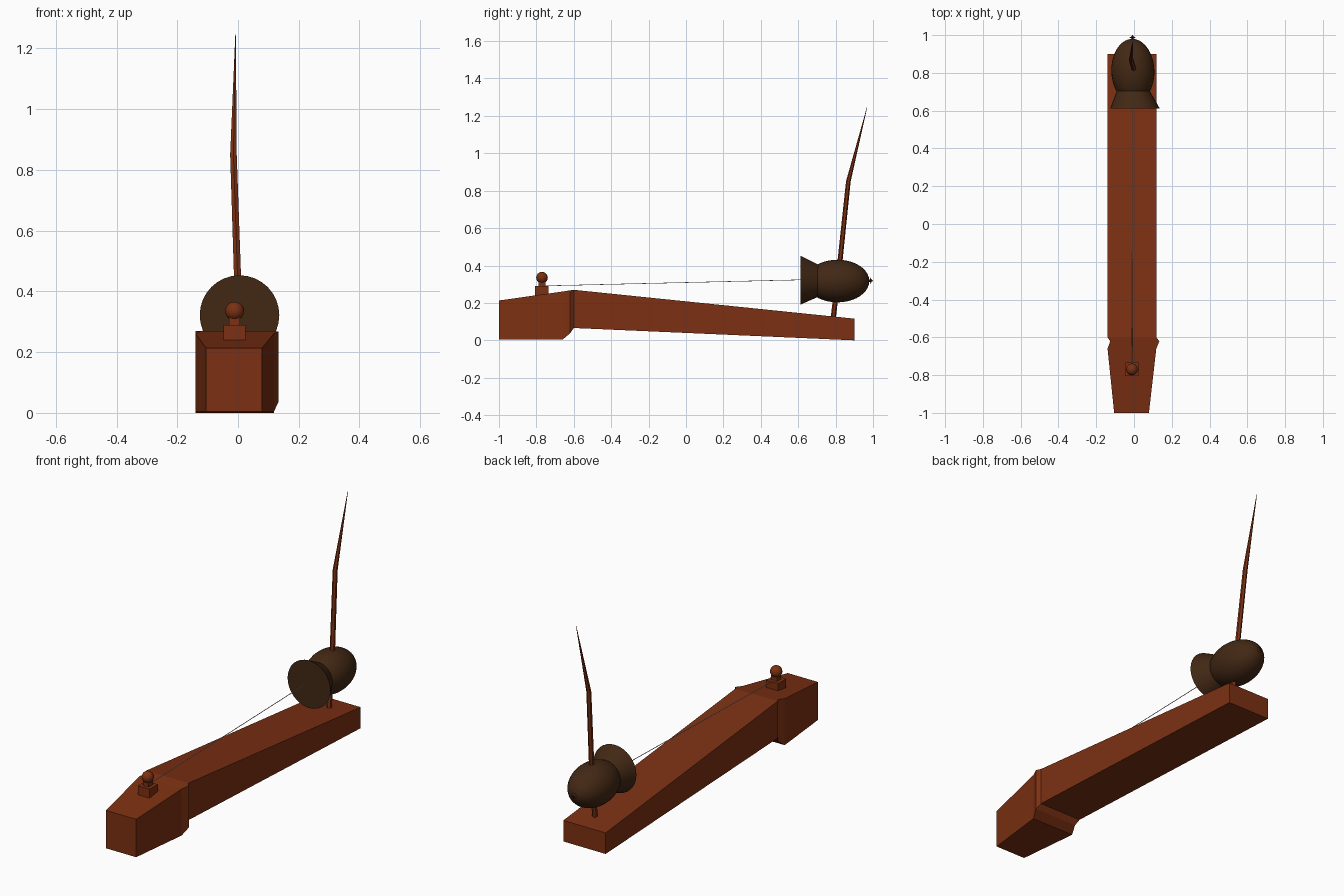
import bpy, bmesh, math
from mathutils import Vector

if "Cube" in bpy.data.objects:
    bpy.data.objects.remove(bpy.data.objects["Cube"])


def material(name, rgb):
    m = bpy.data.materials.new(name)
    m.diffuse_color = (*rgb, 1)
    m.use_nodes = True
    m.node_tree.nodes["Principled BSDF"].inputs["Base Color"].default_value = m.diffuse_color
    return m


RED_WOOD = material("red brown wood", (0.2, 0.03, 0.006))
DARK_WOOD = material("dark brown gourd", (0.055, 0.021, 0.007))
STEEL = material("steel string", (0.5, 0.5, 0.5))


def loft(name, rings, mat, smooth=False):
    """Skin a list of equal-sized point rings and cap both ends."""
    bm = bmesh.new()
    loops = [[bm.verts.new(p) for p in r] for r in rings]
    n = len(loops[0])
    for a, b in zip(loops, loops[1:]):
        for i in range(n):
            j = (i + 1) % n
            bm.faces.new((a[i], a[j], b[j], b[i]))
    bm.faces.new(loops[0])
    bm.faces.new(loops[-1])
    bmesh.ops.recalc_face_normals(bm, faces=bm.faces)
    me = bpy.data.meshes.new(name)
    bm.to_mesh(me)
    bm.free()
    ob = bpy.data.objects.new(name, me)
    bpy.context.collection.objects.link(ob)
    me.materials.append(mat)
    if smooth:
        bpy.ops.object.select_all(action='DESELECT')
        ob.select_set(True)
        bpy.context.view_layer.objects.active = ob
        bpy.ops.object.shade_smooth_by_angle(angle=math.radians(35))
    return ob


def ring(c, r, u, v, n, turn=0.0):
    c, u, v = Vector(c), Vector(u), Vector(v)
    return [c + r * (math.cos(a) * u + math.sin(a) * v)
            for a in (turn + 2 * math.pi * i / n for i in range(n))]


def lathe_y(name, stations, mat, n, smooth=True):
    """Stations of (x, y, z, radius) turned around the y direction."""
    return loft(name, [ring(s[:3], s[3], (1, 0, 0), (0, 0, 1), n) for s in stations], mat, smooth)


def lathe_z(name, stations, mat, n, turn=0.0, smooth=False):
    """Stations of (x, y, z, radius) turned around the z direction."""
    return loft(name, [ring(s[:3], s[3], (1, 0, 0), (0, 1, 0), n, turn) for s in stations], mat, smooth)


# Tapered sound box with widened head: y, left, right, bottom, top
sections = [
    (-1.00, -0.105, 0.079, 0.004, 0.213),
    (-0.66, -0.140, 0.118, 0.004, 0.261),
    (-0.62, -0.126, 0.134, 0.037, 0.267),
    (-0.60, -0.140, 0.118, 0.066, 0.270),
    (0.90, -0.140, 0.118, 0.000, 0.116),
]
loft("sound_box", [[(l, y, b), (r, y, b), (r, y, t), (l, y, t)]
                   for y, l, r, b, t in sections], RED_WOOD)

# Tuning peg: square base, square neck, round knob
PX, PY = -0.011, -0.77
for part, half, z0, z1 in (("peg_base", 0.036, 0.225, 0.29), ("peg_neck", 0.018, 0.28, 0.316)):
    r = half * math.sqrt(2)
    lathe_z(part, [(PX, PY, z0, r), (PX, PY, z1, r)], RED_WOOD, 4, math.pi / 4)
lathe_z("peg_knob", [(PX, PY, 0.335 - 0.031 * math.cos(a), 0.031 * math.sin(a))
                     for a in (math.pi * (i + 0.05) / 12.1 for i in range(13))],
        RED_WOOD, 24, smooth=True)

# Gourd resonator: egg-shaped body and flared mouth
lathe_y("gourd_body", [(-0.006 - 0.01 * math.cos(a) * -1 * 0.3, 0.81 - 0.17 * math.cos(a), 0.317,
                        0.114 * math.sin(a))
                       for a in (math.pi * (i + 0.05) / 20.1 for i in range(21))], DARK_WOOD, 32)
lathe_y("gourd_mouth", [(0.005, 0.612, 0.322, 0.131), (-0.004, 0.705, 0.319, 0.087)],
        DARK_WOOD, 32)

# Knot at the back of the gourd
lathe_y("gourd_knot", [(-0.008, 0.97, 0.319, 0.006), (-0.008, 0.983, 0.319, 0.006),
                       (-0.008, 0.988, 0.319, 0.017), (-0.008, 0.992, 0.319, 0.006),
                       (-0.008, 1.0, 0.319, 0.001)], DARK_WOOD, 8, False)

# Bent flexible rod
lathe_z("rod", [(0.004, 0.785, 0.10, 0.014), (-0.001, 0.824, 0.43, 0.0135),
                (-0.015, 0.868, 0.85, 0.0125), (-0.008, 0.968, 1.246, 0.001)],
        RED_WOOD, 6, math.pi / 6)

# Single string from peg to gourd
lathe_y("string", [(PX, -0.77, 0.291, 0.0018), (-0.009, 0.63, 0.324, 0.0018)], STEEL, 6)
